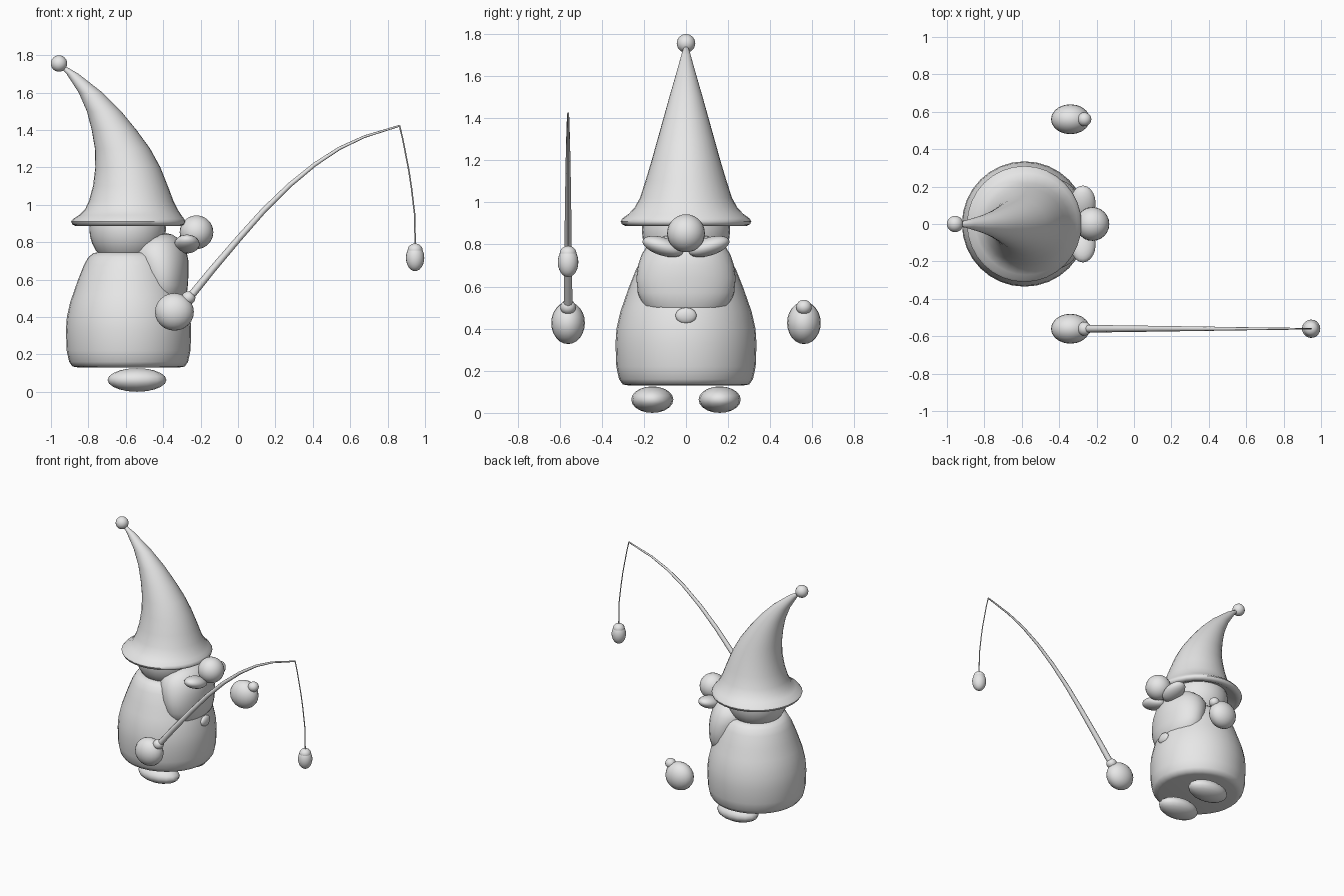
import bpy
import bmesh
import math
from mathutils import Vector

default_cube = bpy.data.objects.get("Cube")
if default_cube:
    bpy.data.objects.remove(default_cube, do_unlink=True)

# One plain material for the whole figure
CLAY = (0.8, 0.8, 0.8, 1.0)
clay = bpy.data.materials.new("light grey clay")
clay.use_nodes = True
clay.diffuse_color = CLAY
clay.node_tree.nodes["Principled BSDF"].inputs["Base Color"].default_value = CLAY


def finish(name, bm, sharp_angle=50):
    """Turn a bmesh into a smooth shaded object in the scene."""
    bmesh.ops.recalc_face_normals(bm, faces=bm.faces)
    mesh = bpy.data.meshes.new(name)
    bm.to_mesh(mesh)
    bm.free()
    mesh.materials.append(clay)
    part = bpy.data.objects.new(name, mesh)
    bpy.context.collection.objects.link(part)
    bpy.ops.object.select_all(action='DESELECT')
    part.select_set(True)
    bpy.context.view_layer.objects.active = part
    bpy.ops.object.shade_smooth_by_angle(angle=math.radians(sharp_angle))
    return part


def ellipsoid(name, center, radii, tilt=0.0, segments=20):
    """Stretched sphere, tilted about the x axis."""
    bm = bmesh.new()
    bmesh.ops.create_uvsphere(bm, u_segments=segments, v_segments=segments // 2 + 2, radius=1)
    bmesh.ops.scale(bm, vec=radii, verts=bm.verts)
    part = finish(name, bm)
    part.location = center
    part.rotation_euler.x = tilt
    return part


def skin(bm, rings):
    """Bridge successive vertex rings and cap both ends."""
    for lower, upper in zip(rings, rings[1:]):
        count = len(lower)
        for i in range(count):
            j = (i + 1) % count
            bm.faces.new((lower[i], lower[j], upper[j], upper[i]))
    bm.faces.new(rings[0])
    bm.faces.new(rings[-1])


def loft(name, sections, segments=32):
    """Stack of level ellipses: height, back x, front x, half width in y."""
    bm = bmesh.new()
    rings = []
    for z, back, front, half_width in sections:
        middle, half_depth = (back + front) / 2, (front - back) / 2
        angles = [math.tau * i / segments for i in range(segments)]
        rings.append([bm.verts.new((middle + half_depth * math.cos(a),
                                    half_width * math.sin(a), z)) for a in angles])
    skin(bm, rings)
    return finish(name, bm)


def tapered_tube(name, path, y, start, end, segments=8):
    """Round tube along a path in the xz plane, thinning towards its end."""
    bm = bmesh.new()
    points = [Vector((x, y, z)) for x, z in path]
    side = Vector((0, 1, 0))
    rings = []
    for k, point in enumerate(points):
        ahead = points[min(k + 1, len(points) - 1)]
        behind = points[max(k - 1, 0)]
        across = (ahead - behind).normalized().cross(side)
        radius = start + (end - start) * k / (len(points) - 1)
        rings.append([bm.verts.new(point + radius * (across * math.cos(a) + side * math.sin(a)))
                      for a in (math.tau * i / segments for i in range(segments))])
    skin(bm, rings)
    return finish(name, bm)


# Body: round, widest near the bottom, with a flat neck opening
BODY_X = -0.585
body_profile = [(0.13, 0.27), (0.135, 0.3), (0.16, 0.318), (0.22, 0.331), (0.33, 0.335),
                (0.4, 0.33), (0.48, 0.312), (0.52, 0.298), (0.6, 0.27), (0.68, 0.238),
                (0.72, 0.215), (0.74, 0.19), (0.745, 0.17)]
loft("body", [(z, BODY_X - r, BODY_X + r, r) for z, r in body_profile])

# Head, nose and belly button
ellipsoid("head", (-0.59, 0, 0.87), (0.205, 0.21, 0.205), segments=28)
ellipsoid("nose", (-0.222, 0, 0.853), (0.09, 0.09, 0.09), segments=24)
ellipsoid("belly_button", (-0.27, 0, 0.462), (0.02, 0.05, 0.038))

# Beard: broad boxy lobe resting on the chest
loft("beard", [(0.47, -0.5, -0.3, 0.16), (0.51, -0.52, -0.275, 0.205),
               (0.57, -0.53, -0.268, 0.229), (0.64, -0.55, -0.264, 0.236),
               (0.7, -0.57, -0.265, 0.228), (0.75, -0.58, -0.275, 0.212),
               (0.79, -0.56, -0.295, 0.187), (0.82, -0.52, -0.32, 0.15),
               (0.84, -0.48, -0.35, 0.1), (0.848, -0.44, -0.38, 0.04)])

# Hat: flared brim, then a cone that bends backwards to the tip
loft("hat", [(0.93, -0.78, -0.4, 0.19), (0.89, -0.85, -0.32, 0.265),
             (0.887, -0.87, -0.3, 0.285), (0.895, -0.886, -0.285, 0.304),
             (0.91, -0.893, -0.28, 0.31), (0.925, -0.88, -0.288, 0.3),
             (0.945, -0.848, -0.303, 0.272), (0.975, -0.818, -0.323, 0.244),
             (1.02, -0.797, -0.345, 0.219), (1.1, -0.775, -0.375, 0.193),
             (1.2, -0.763, -0.415, 0.163), (1.3, -0.765, -0.47, 0.135),
             (1.4, -0.782, -0.543, 0.107), (1.5, -0.808, -0.625, 0.079),
             (1.6, -0.852, -0.725, 0.05), (1.7, -0.917, -0.853, 0.022),
             (1.745, -0.96, -0.93, 0.008)])
ellipsoid("hat_bobble", (-0.957, 0, 1.755), (0.044, 0.044, 0.044))

# Paired parts: the figure looks along +x, so its sides lie along y
for side, sign in (("back", 1), ("front", -1)):
    ellipsoid(side + "_foot", (-0.54, sign * 0.16, 0.063), (0.157, 0.1, 0.063), segments=16)
    ellipsoid(side + "_moustache", (-0.273, sign * 0.11, 0.79), (0.068, 0.1, 0.043),
              tilt=sign * 0.3)
    ellipsoid(side + "_hand", (-0.34, sign * 0.56, 0.427), (0.104, 0.08, 0.1))
    ellipsoid(side + "_thumb", (-0.265, sign * 0.56, 0.502), (0.037, 0.037, 0.035))

# Fishing rod held in the near hand, with its line and float
ROD_Y = -0.56
tapered_tube("fishing_rod", [(-0.27, 0.49), (-0.136, 0.655), (0.008, 0.824), (0.14, 0.972),
                             (0.275, 1.104), (0.41, 1.215), (0.543, 1.302), (0.676, 1.364),
                             (0.863, 1.422)], ROD_Y, 0.021, 0.005)
tapered_tube("fishing_line", [(0.863, 1.425), (0.88, 1.355), (0.896, 1.273), (0.914, 1.18),
                              (0.928, 1.086), (0.944, 0.952), (0.948, 0.775)],
             ROD_Y, 0.004, 0.004, segments=6)
ellipsoid("float_bulb", (0.947, ROD_Y, 0.716), (0.049, 0.049, 0.071))
ellipsoid("float_cap", (0.947, ROD_Y, 0.757), (0.04, 0.04, 0.036))
